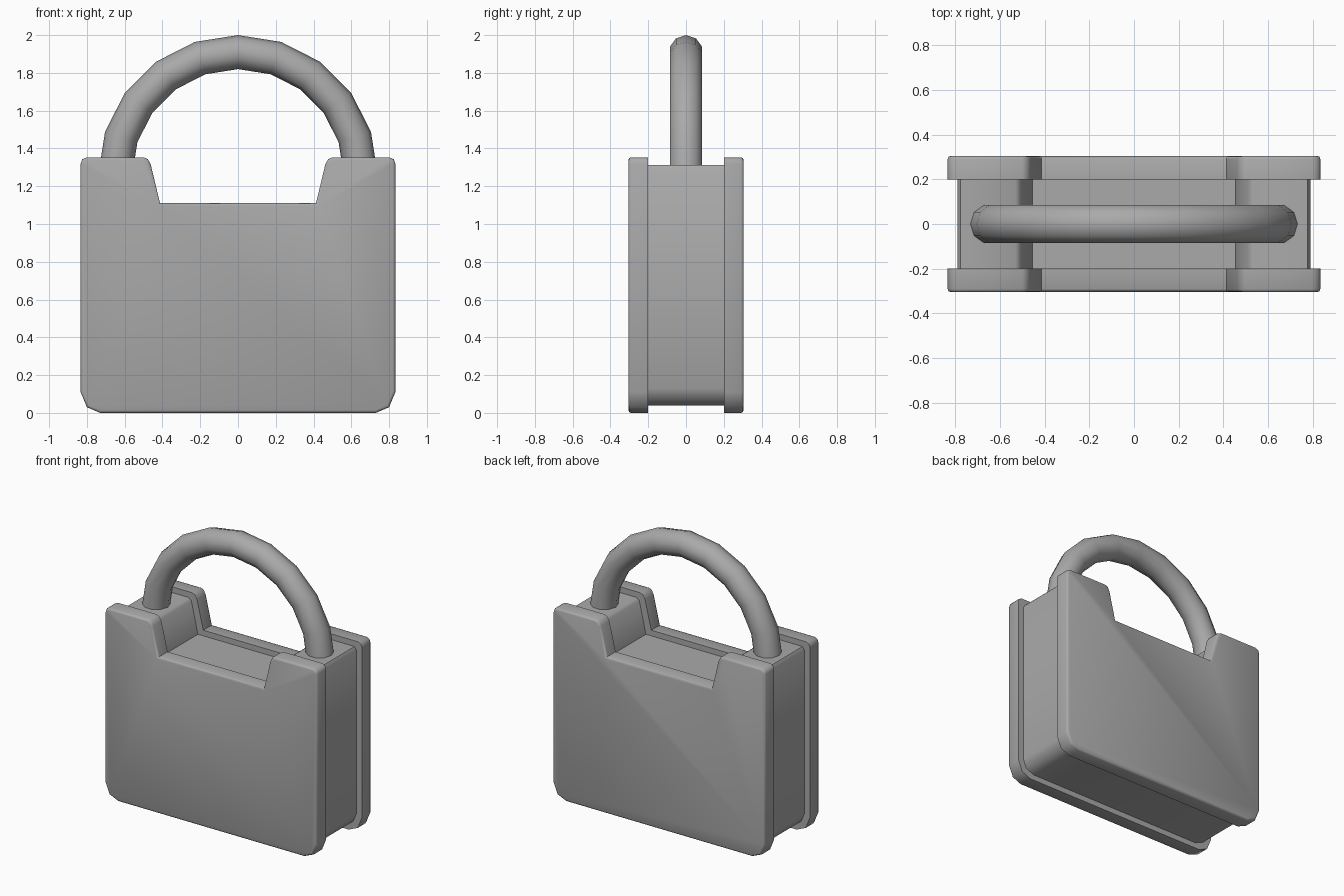
import bpy, bmesh, math

default = bpy.data.objects.get("Cube")
if default:
    bpy.data.objects.remove(default, do_unlink=True)

grey = bpy.data.materials.new("steel_grey")
grey.use_nodes = True
COLOUR = (0.4, 0.4, 0.4, 1)
grey.diffuse_color = COLOUR
grey.node_tree.nodes["Principled BSDF"].inputs["Base Color"].default_value = COLOUR


def finish(name, bm, angle):
    bmesh.ops.recalc_face_normals(bm, faces=bm.faces)
    mesh = bpy.data.meshes.new(name)
    bm.to_mesh(mesh)
    bm.free()
    mesh.materials.append(grey)
    obj = bpy.data.objects.new(name, mesh)
    bpy.context.collection.objects.link(obj)
    bpy.ops.object.select_all(action="DESELECT")
    obj.select_set(True)
    bpy.context.view_layer.objects.active = obj
    bpy.ops.object.shade_smooth_by_angle(angle=math.radians(angle))
    return obj


def slab(name, half, y0, y1, rim_y=None):
    """Extrude a mirrored half outline from y0 to y1, softening the rim at rim_y."""
    outline = half + [(-x, z) for x, z in reversed(half)]
    bm = bmesh.new()
    face = bm.faces.new([bm.verts.new((x, y0, z)) for x, z in outline])
    new = bmesh.ops.extrude_face_region(bm, geom=[face])["geom"]
    verts = [g for g in new if isinstance(g, bmesh.types.BMVert)]
    bmesh.ops.translate(bm, verts=verts, vec=(0, y1 - y0, 0))
    if rim_y is not None:
        rim = [e for e in bm.edges if all(abs(v.co.y - rim_y) < 1e-5 for v in e.verts)]
        bmesh.ops.bevel(bm, geom=rim, offset=0.014, segments=2, profile=0.5, affect="EDGES")
    return finish(name, bm, 50)


# Front and back cover plates
plate = [(0.73, 0), (0.80, 0.03), (0.833, 0.11), (0.833, 1.32), (0.825, 1.343), (0.80, 1.353),
         (0.50, 1.353), (0.477, 1.343), (0.462, 1.315), (0.413, 1.11)]
slab("front_plate", plate, -0.2, -0.305, -0.305)
slab("back_plate", plate, 0.2, 0.305, 0.305)

# Recessed middle body
core = [(0.70, 0.04), (0.765, 0.068), (0.79, 0.13), (0.79, 1.29), (0.775, 1.312),
        (0.53, 1.312), (0.507, 1.295), (0.455, 1.07)]
slab("middle_body", core, -0.2, 0.2)

# Shackle: a ten-sided ring swept through a half circle
RADIUS, TUBE, SIDES, STEPS, CENTRE = 0.65, 0.09, 10, 10, 1.26
bm = bmesh.new()
rings = []
for i in range(STEPS + 1):
    a = math.pi * i / STEPS
    ring = []
    for j in range(SIDES):
        b = 2 * math.pi * j / SIDES
        r = RADIUS + TUBE * math.cos(b)
        ring.append(bm.verts.new((r * math.cos(a), TUBE * math.sin(b), CENTRE + r * math.sin(a))))
    rings.append(ring)
for lower, upper in zip(rings, rings[1:]):
    for j in range(SIDES):
        k = (j + 1) % SIDES
        bm.faces.new((lower[j], lower[k], upper[k], upper[j]))
bm.faces.new(rings[0])
bm.faces.new(rings[-1])
finish("shackle", bm, 50)
